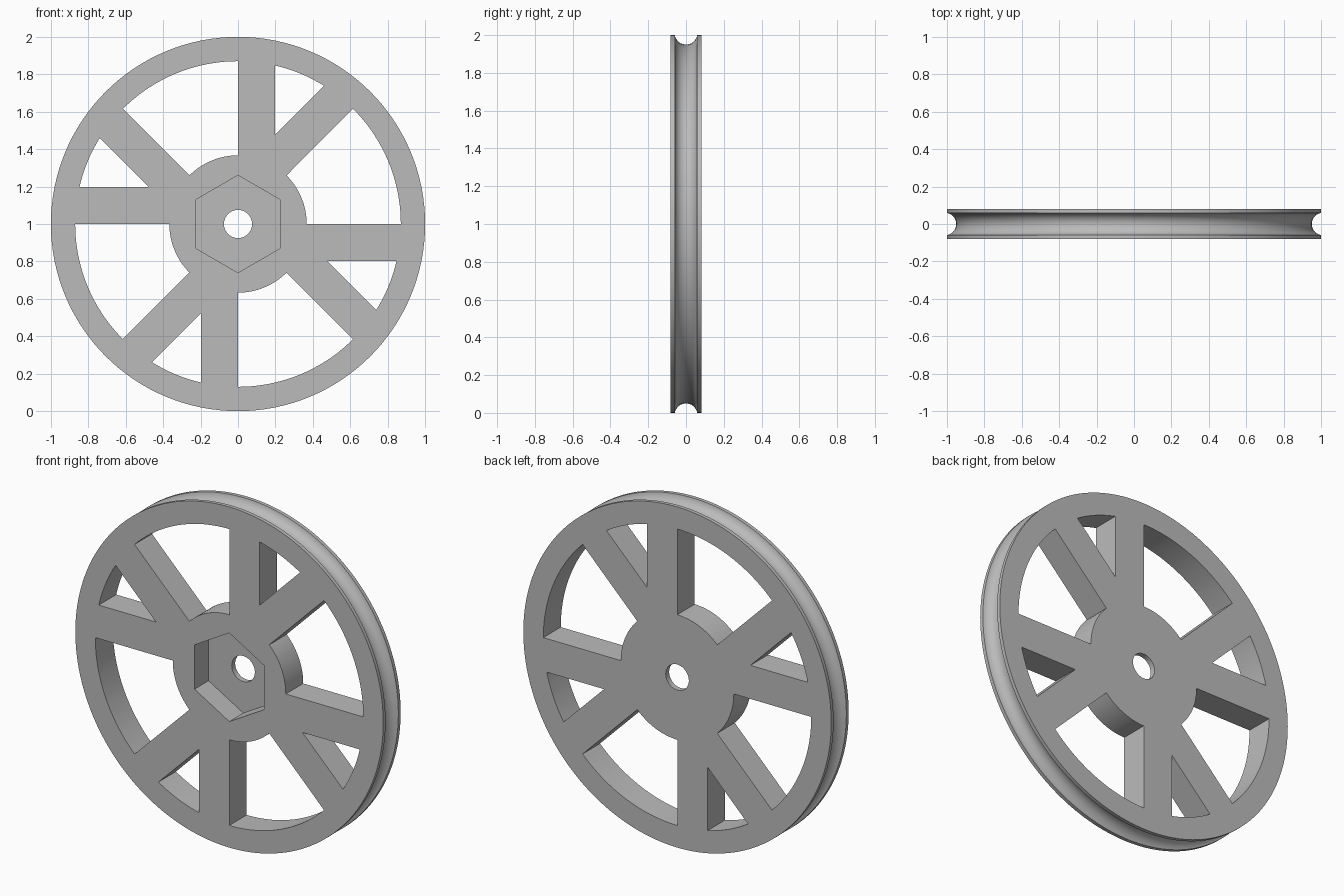
import bpy, bmesh
from math import sin, cos, pi, radians, asin

SEGMENTS = 128
HALF = 0.081          # half thickness of the wheel
RIM_IN = 0.87         # inner radius of the rim
HUB = 0.367           # radius of the hub
BORE = 0.075          # radius of the axle hole
SPOKE = 0.197         # spoke width
POCKET = 0.13         # depth of the hex pocket
CENTRE = 1.0          # height of the axle

if "Cube" in bpy.data.objects:
    bpy.data.objects.remove(bpy.data.objects["Cube"], do_unlink=True)

grey = bpy.data.materials.new("light grey")
grey.use_nodes = True
grey.diffuse_color = (0.5, 0.5, 0.5, 1)
grey.node_tree.nodes["Principled BSDF"].inputs["Base Color"].default_value = (0.5, 0.5, 0.5, 1)


def make_object(name, bm):
    bmesh.ops.recalc_face_normals(bm, faces=bm.faces)
    mesh = bpy.data.meshes.new(name)
    bm.to_mesh(mesh)
    bm.free()
    mesh.materials.append(grey)
    obj = bpy.data.objects.new(name, mesh)
    obj.location.z = CENTRE
    bpy.context.collection.objects.link(obj)
    return obj


def arc(radius, start, end, steps):
    """Points on an arc about the axle, angles in radians."""
    angles = [start + (end - start) * i / steps for i in range(steps + 1)]
    return [(radius * cos(a), radius * sin(a)) for a in angles]


def add_prism(bm, outline, y0, y1):
    """Extrude an outline in the x-z plane from y0 to y1."""
    face = bm.faces.new([bm.verts.new((x, y0, z)) for x, z in outline])
    grown = bmesh.ops.extrude_face_region(bm, geom=[face])["geom"]
    verts = [v for v in grown if isinstance(v, bmesh.types.BMVert)]
    bmesh.ops.translate(bm, verts=verts, vec=(0, y1 - y0, 0))


# Wheel body: turned disc with an axle hole and a round groove in the rim
groove_r, groove_c = 0.06, 1.01
lip = asin((groove_c - 1) / groove_r)
sweep = [-pi / 2 + lip + (pi - 2 * lip) * i / 18 for i in range(19)]
profile = [(BORE, -HALF), (HUB, -HALF), (1, -HALF)]
profile += [(groove_c - groove_r * cos(a), groove_r * sin(a)) for a in sweep]
profile += [(1, HALF), (HUB, HALF), (BORE, HALF)]

bm = bmesh.new()
verts = [bm.verts.new((r, y, 0)) for r, y in profile]
edges = [bm.edges.new((v, verts[i - 1])) for i, v in enumerate(verts)]
bmesh.ops.spin(bm, geom=verts + edges, cent=(0, 0, 0), axis=(0, 1, 0),
               angle=2 * pi, steps=SEGMENTS, use_merge=True)
bmesh.ops.remove_doubles(bm, verts=bm.verts, dist=0.00001)
wheel = make_object("pulley_wheel", bm)

# Openings between the spokes: one wide and one narrow in each quarter
bm = bmesh.new()
inset = asin(SPOKE / RIM_IN)
tip = SPOKE / sin(pi / 8)
for quarter in range(4):
    a = quarter * pi / 2
    wide = arc(RIM_IN, a, a + pi / 4, 20) + arc(HUB, a + pi / 4, a, 20)
    mid = a + radians(67.5)
    narrow = arc(RIM_IN, a + pi / 4 + inset, a + pi / 2 - inset, 10)
    narrow.append((tip * cos(mid), tip * sin(mid)))
    add_prism(bm, wide, -0.2, 0.2)
    add_prism(bm, narrow, -0.2, 0.2)
openings = make_object("spoke_openings_cutter", bm)

# Hexagonal pocket in the front of the hub
bm = bmesh.new()
add_prism(bm, arc(0.26, pi / 2, pi / 2 + 2 * pi, 6)[:-1], -0.2, -HALF + POCKET)
pocket = make_object("hex_pocket_cutter", bm)

# Cut the wheel, then drop the cutters
bpy.ops.object.select_all(action="DESELECT")
bpy.context.view_layer.objects.active = wheel
wheel.select_set(True)
for cutter in (openings, pocket):
    cutter.hide_render = True
    mod = wheel.modifiers.new("cut", "BOOLEAN")
    mod.operation = "DIFFERENCE"
    mod.solver = "EXACT"
    mod.object = cutter
    bpy.ops.object.modifier_apply(modifier=mod.name)
    bpy.data.objects.remove(cutter, do_unlink=True)

bpy.ops.object.shade_smooth_by_angle(angle=radians(30))
